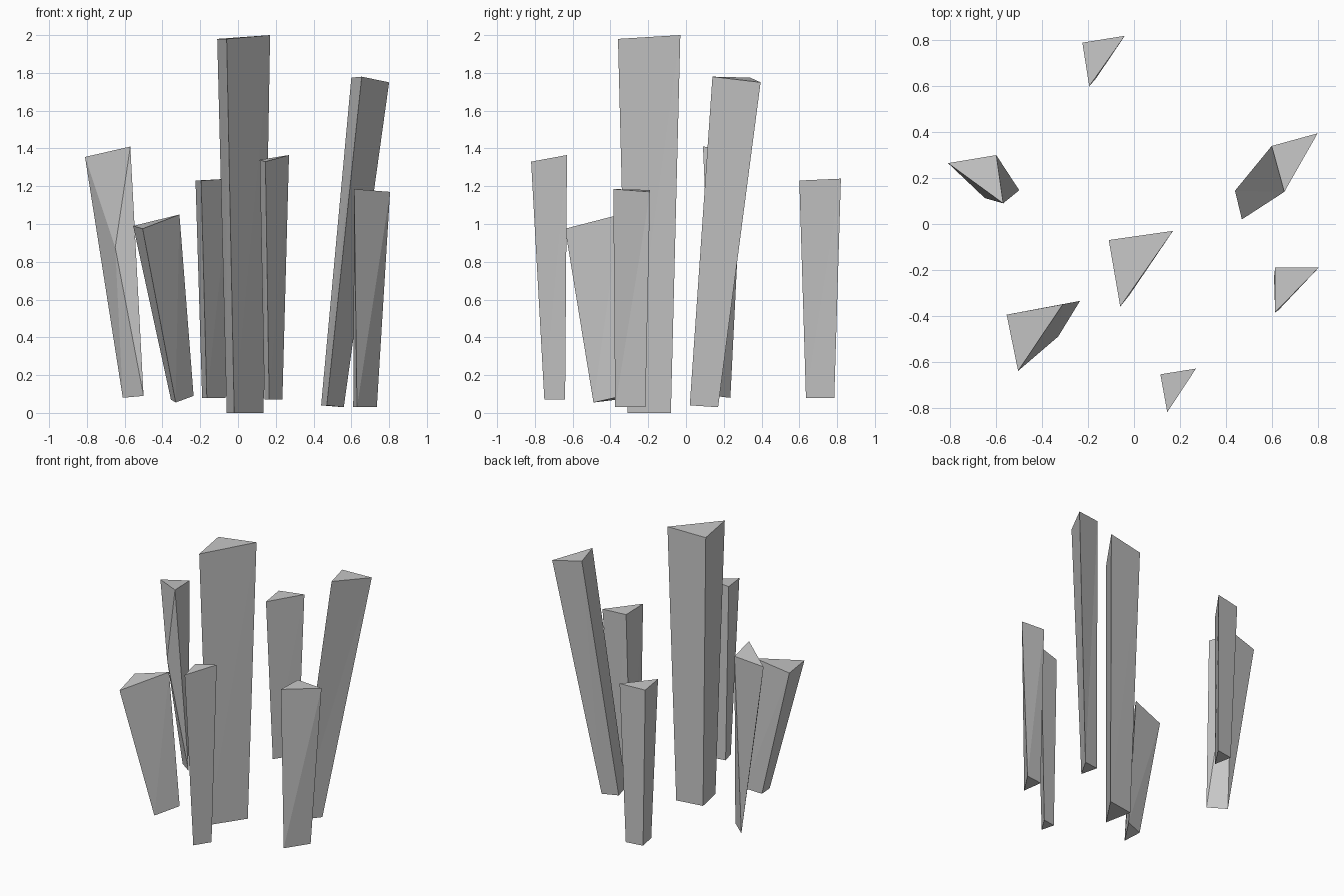
import bpy
import bmesh

# Remove only the default cube
default_cube = bpy.data.objects.get("Cube")
if default_cube:
    bpy.data.objects.remove(default_cube, do_unlink=True)


def make_material(name, color):
    material = bpy.data.materials.new(name)
    material.use_nodes = True
    material.diffuse_color = color
    shader = material.node_tree.nodes["Principled BSDF"]
    shader.inputs["Base Color"].default_value = color
    shader.inputs["Roughness"].default_value = 0.8
    return material


stone = make_material("grey_stone", (0.58, 0.58, 0.58, 1.0))


def make_shard(name, top, bottom):
    """Three-sided flaring column; points run inner corner, side corner, front corner."""
    bm = bmesh.new()
    upper = [bm.verts.new(point) for point in top]
    lower = [bm.verts.new(point) for point in bottom]
    bm.faces.new(upper)
    bm.faces.new(reversed(lower))
    # Each side is split along one diagonal so twisted sides stay faceted
    for i in range(3):
        j = (i + 1) % 3
        bm.faces.new((upper[i], lower[j], upper[j]))
        bm.faces.new((upper[i], lower[i], lower[j]))
    bmesh.ops.recalc_face_normals(bm, faces=bm.faces)
    mesh = bpy.data.meshes.new(name)
    bm.to_mesh(mesh)
    bm.free()
    mesh.materials.append(stone)
    shard = bpy.data.objects.new(name, mesh)
    bpy.context.collection.objects.link(shard)
    return shard


# Tall central column
make_shard("center_shard",
           top=[(-0.11, -0.07, 1.98), (0.17, -0.03, 2), (-0.06, -0.36, 1.98)],
           bottom=[(-0.06, -0.11, 0), (0.135, -0.08, 0), (-0.02, -0.31, 0)])

# Columns on the model's left
make_shard("left_tall_shard",
           top=[(0.6, 0.34, 1.775), (0.8, 0.395, 1.75), (0.655, 0.14, 1.78)],
           bottom=[(0.44, 0.145, 0.04), (0.56, 0.17, 0.03), (0.47, 0.02, 0.04)])
make_shard("left_short_shard",
           top=[(0.615, -0.19, 1.18), (0.805, -0.19, 1.17), (0.615, -0.385, 1.185)],
           bottom=[(0.61, -0.23, 0.03), (0.735, -0.215, 0.03), (0.63, -0.375, 0.03)])

# Small columns at the front and back
make_shard("front_shard",
           top=[(0.115, -0.655, 1.34), (0.27, -0.63, 1.365), (0.145, -0.82, 1.33)],
           bottom=[(0.14, -0.655, 0.07), (0.235, -0.64, 0.07), (0.165, -0.75, 0.07)])
make_shard("back_shard",
           top=[(-0.225, 0.79, 1.23), (-0.04, 0.82, 1.24), (-0.195, 0.6, 1.23)],
           bottom=[(-0.19, 0.765, 0.08), (-0.065, 0.785, 0.08), (-0.165, 0.635, 0.08)])

# Columns on the model's right; the rear one has its front corner broken off high up
make_shard("right_front_shard",
           top=[(-0.555, -0.395, 0.99), (-0.31, -0.35, 1.05), (-0.505, -0.64, 0.975)],
           bottom=[(-0.355, -0.365, 0.07), (-0.235, -0.335, 0.09), (-0.33, -0.49, 0.055)])
make_shard("right_broken_shard",
           top=[(-0.6, 0.3, 1.39), (-0.81, 0.265, 1.355), (-0.57, 0.09, 1.41)],
           bottom=[(-0.5, 0.147, 0.09), (-0.61, 0.235, 0.08), (-0.65, 0.113, 0.875)])
